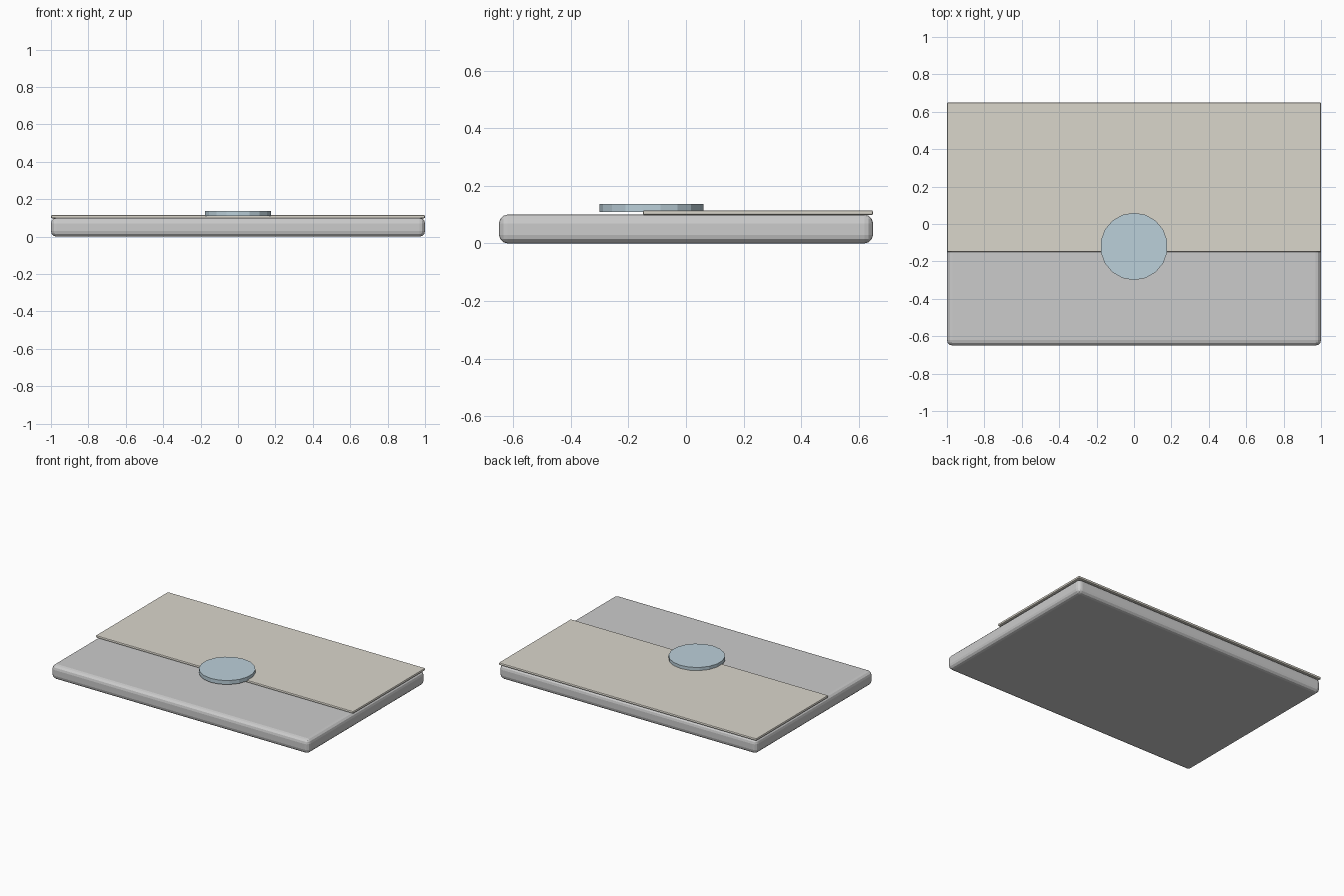
import bpy

if "Cube" in bpy.data.objects:
    bpy.data.objects.remove(bpy.data.objects["Cube"])


def material(name, color):
    mat = bpy.data.materials.new(name)
    mat.diffuse_color = (*color, 1)
    mat.use_nodes = True
    mat.node_tree.nodes["Principled BSDF"].inputs["Base Color"].default_value = mat.diffuse_color
    return mat


def slab(name, x, y, z, bevel, segments, mat):
    # Rounded box given by its min/max extents
    ext = (x, y, z)
    bpy.ops.mesh.primitive_cube_add(size=1, location=[(a + b) / 2 for a, b in ext])
    ob = bpy.context.object
    ob.name = name
    ob.scale = [b - a for a, b in ext]
    bpy.ops.object.transform_apply(location=False, rotation=False, scale=True)
    mod = ob.modifiers.new("bevel", 'BEVEL')
    mod.width = bevel
    mod.segments = segments
    ob.data.materials.append(mat)
    return ob


paper = material("paper", (0.78, 0.77, 0.75))
flap_paper = material("flap_paper", (0.70, 0.67, 0.60))
wax = material("seal_blue", (0.50, 0.63, 0.70))

# Envelope body
slab("envelope_body", (-1, 1), (-0.65, 0.65), (0, 0.1), 0.03, 3, paper)

# Closed flap lying on the back half
slab("envelope_flap", (-1, 1), (-0.15, 0.65), (0.098, 0.115), 0.006, 2, flap_paper)

# Round seal over the flap edge
bpy.ops.mesh.primitive_cylinder_add(vertices=18, radius=0.18, depth=0.028,
                                    location=(0, -0.12, 0.123))
seal = bpy.context.object
seal.name = "seal"
seal.data.materials.append(wax)
